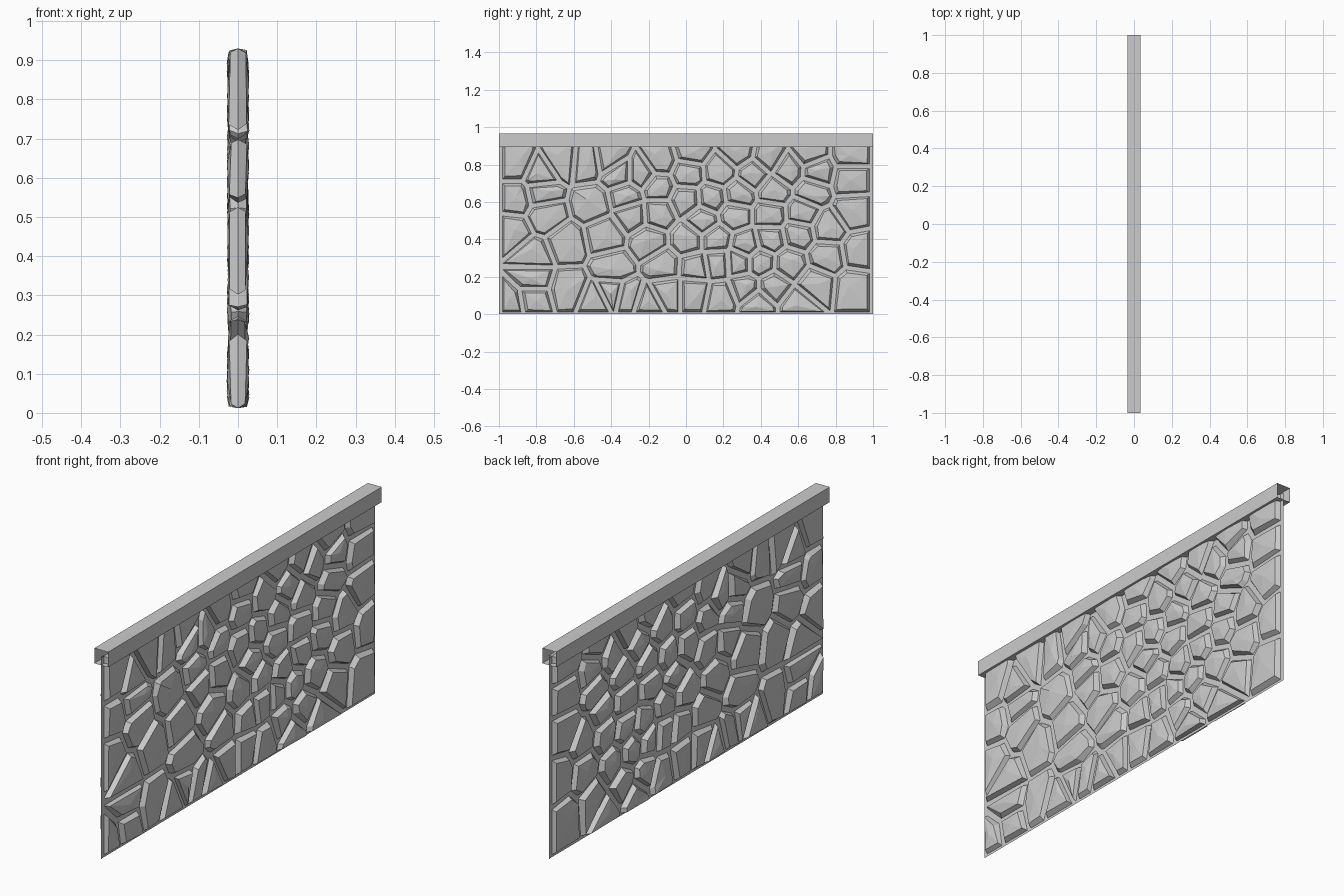
import bpy, bmesh, random
from mathutils import Vector

if "Cube" in bpy.data.objects:
    bpy.data.objects.remove(bpy.data.objects["Cube"])

random.seed(4)

# Stone centres (y, z), one row of the wall after another
SEEDS = [
    (-.94, .06), (-.82, .08), (-.63, .13), (-.48, .07), (-.40, .11), (-.31, .09), (-.21, .06),
    (-.10, .12), (.04, .12), (.19, .09), (.31, .14), (.38, .05), (.47, .15), (.60, .05),
    (.69, .16), (.90, .14), (-.82, .19), (-.82, .31), (-.64, .38), (-.39, .25), (-.12, .26),
    (.05, .25), (.17, .27), (.28, .28), (.40, .28), (.55, .27), (.75, .31), (.93, .34),
    (-.93, .44), (-.43, .42), (-.20, .39), (.01, .40), (.16, .40), (.32, .37), (.45, .40),
    (.60, .43), (.76, .46), (-.91, .62), (-.75, .53), (-.77, .65), (-.50, .59), (-.32, .63),
    (-.29, .53), (-.15, .54), (.0, .61), (.09, .50), (.14, .62), (.26, .53), (.28, .64),
    (.45, .53), (.47, .66), (.62, .54), (.67, .66), (.89, .55), (-.91, .80), (-.78, .74),
    (-.66, .82), (-.53, .81), (-.41, .83), (-.36, .75), (-.24, .75), (-.15, .68), (-.14, .82),
    (.01, .75), (.03, .87), (.18, .76), (.28, .87), (.36, .75), (.44, .84), (.55, .77),
    (.66, .86), (.70, .76), (.88, .72), (.88, .86)]
GAP = 0.012


def add_object(name, bm):
    bmesh.ops.recalc_face_normals(bm, faces=bm.faces)
    mesh = bpy.data.meshes.new(name)
    bm.to_mesh(mesh)
    bm.free()
    obj = bpy.data.objects.new(name, mesh)
    bpy.context.collection.objects.link(obj)
    return obj


def clip(poly, point, normal):
    """Keep the part of a convex outline behind a line."""
    out = []
    for a, b in zip(poly, poly[1:] + poly[:1]):
        da, db = (a - point).dot(normal), (b - point).dot(normal)
        if da <= 0:
            out.append(a)
        if da * db < 0:
            out.append(a.lerp(b, da / (da - db)))
    return out


def stone_outline(seed):
    poly = [Vector(p) for p in ((-.98, .012), (.98, .012), (.98, .93), (-.98, .93))]
    for other in seeds:
        if other is not seed:
            n = (other - seed).normalized()
            poly = clip(poly, (seed + other) / 2 - n * GAP, n)
    # merge corners that nearly coincide
    return [p for i, p in enumerate(poly) if (p - poly[i - 1]).length > 0.012]


def add_stone(bm, outline):
    centre = sum(outline, Vector((0, 0))) / len(outline)
    base = [bm.verts.new((0, p.x, p.y)) for p in outline]
    n = len(base)
    for side in (-1, 1):
        rim = []
        for p in outline:
            d = centre - p
            q = p + d * min(0.35, random.uniform(.010, .020) / d.length)
            rim.append(bm.verts.new((side * random.uniform(.017, .024), q.x, q.y)))
        off = Vector((random.uniform(-.2, .2), random.uniform(-.2, .2)))
        size = min((p - centre).length for p in outline)
        top = centre + off * size
        peak = bm.verts.new((side * random.uniform(.026, .029), top.x, top.y))
        for i in range(n):
            j = (i + 1) % n
            bm.faces.new((base[i], base[j], rim[j], rim[i]))
            bm.faces.new((rim[i], rim[j], peak))


# Stones showing on both faces of the wall
seeds = [Vector(s) for s in SEEDS]
bm = bmesh.new()
for s in seeds:
    outline = stone_outline(s)
    if len(outline) > 2:
        add_stone(bm, outline)
add_object("wall_stones", bm)

# Thin mortar sheet between the stones
bm = bmesh.new()
bm.faces.new([bm.verts.new((0, y, z)) for y, z in ((-1, 0), (1, 0), (1, .93), (-1, .93))])
add_object("mortar_panel", bm)

# Cap rail: a rectangular tube, open at both ends
bm = bmesh.new()
loops = [[bm.verts.new((x, y, z)) for x, z in
          ((-.035, .895), (.035, .895), (.035, .965), (-.035, .965))] for y in (-1, 1)]
for i in range(4):
    j = (i + 1) % 4
    bm.faces.new((loops[0][i], loops[0][j], loops[1][j], loops[1][i]))
add_object("cap_rail", bm)
